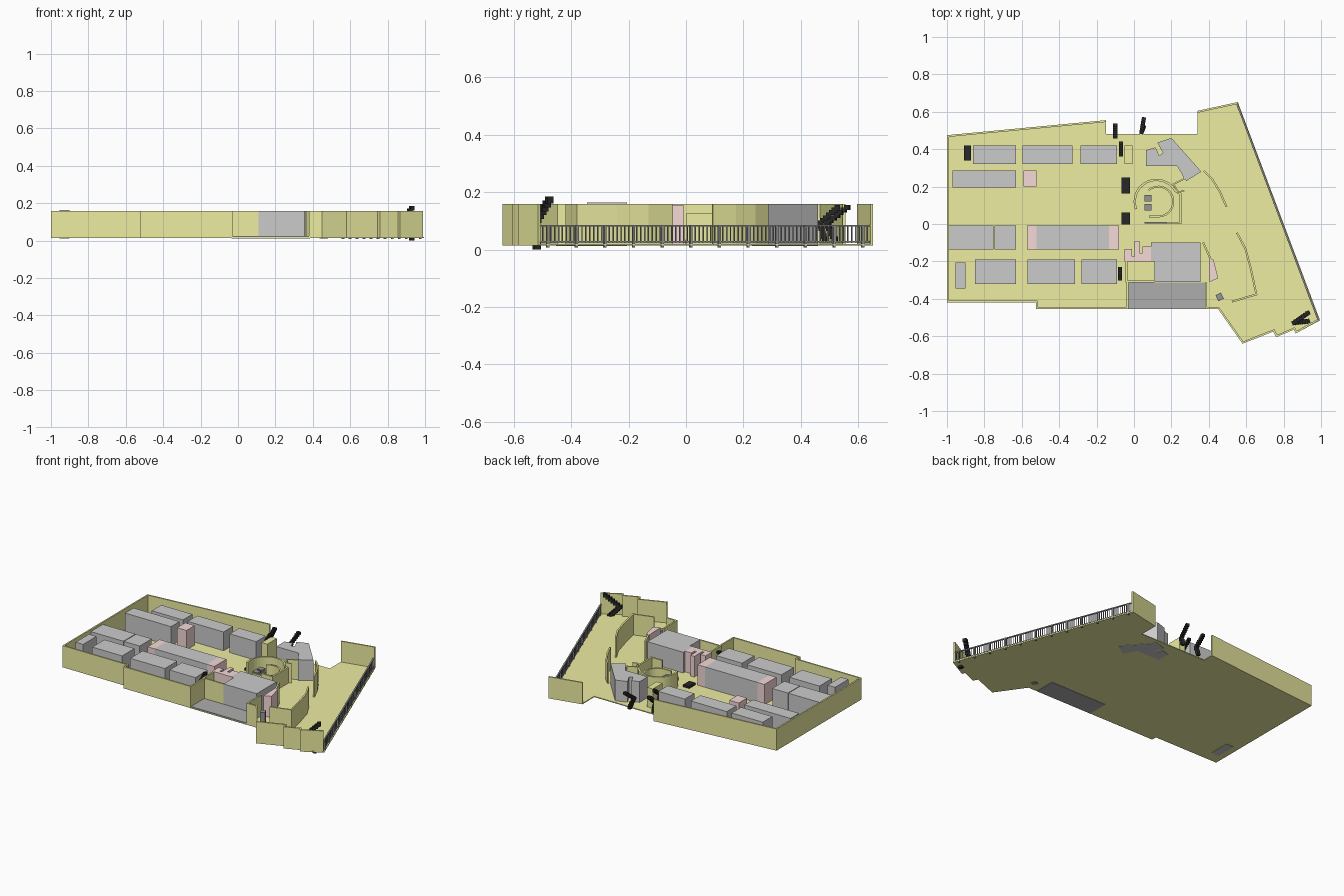
import bpy, bmesh, math
from mathutils import Vector, Matrix

if "Cube" in bpy.data.objects:
    bpy.data.objects.remove(bpy.data.objects["Cube"])

FLOOR, TOP = 0.018, 0.158


def mat(name, *rgb):
    m = bpy.data.materials.new(name)
    m.diffuse_color = (*rgb, 1)
    m.use_nodes = True
    m.node_tree.nodes["Principled BSDF"].inputs["Base Color"].default_value = m.diffuse_color
    return m


YELLOW = mat("yellow", 0.85, 0.85, 0.36)
PINK = mat("pink", 0.92, 0.70, 0.68)
BLACK = mat("black", 0.02, 0.02, 0.02)
DARK = mat("dark_grey", 0.42, 0.42, 0.42)
RAIL = mat("rail_grey", 0.30, 0.30, 0.30)


def finish(bm, name, material):
    bmesh.ops.recalc_face_normals(bm, faces=bm.faces)
    me = bpy.data.meshes.new(name)
    bm.to_mesh(me)
    bm.free()
    ob = bpy.data.objects.new(name, me)
    bpy.context.collection.objects.link(ob)
    if material:
        me.materials.append(material)
    return ob


def prism(name, pts, z0, z1, material=None):
    bm = bmesh.new()
    face = bm.faces.new([bm.verts.new((x, y, z0)) for x, y in pts])
    ext = bmesh.ops.extrude_face_region(bm, geom=[face], use_keep_orig=True)
    verts = [g for g in ext["geom"] if isinstance(g, bmesh.types.BMVert)]
    bmesh.ops.translate(bm, verts=verts, vec=(0, 0, z1 - z0))
    return finish(bm, name, material)


def block(name, x0, x1, y0, y1, z1=0.148, material=None, z0=FLOOR):
    return prism(name, [(x0, y0), (x1, y0), (x1, y1), (x0, y1)], z0, z1, material)


def wall(name, pts, z1=TOP, w=0.01, material=YELLOW, z0=FLOOR):
    """Mitred wall, thickened to the left of its path."""
    p = [Vector(q) for q in pts]
    norm = []
    for a, b in zip(p, p[1:]):
        d = (b - a).normalized()
        norm.append(Vector((-d.y, d.x)))
    inner = []
    for i, q in enumerate(p):
        a, b = norm[max(i - 1, 0)], norm[min(i, len(norm) - 1)]
        inner.append(q + (a + b) * w / (1 + a.dot(b)))
    return prism(name, p + inner[::-1], z0, z1, material)


def arc(cx, cy, r, a0, a1, n=14):
    angs = [math.radians(a0 + (a1 - a0) * i / n) for i in range(n + 1)]
    return [(cx + r * math.cos(a), cy + r * math.sin(a)) for a in angs]


def add_box(bm, c, size, rot=0.0):
    m = Matrix.Translation(c) @ Matrix.Rotation(rot, 4, 'Z') @ Matrix.Diagonal((*size, 1))
    bmesh.ops.create_cube(bm, size=1, matrix=m)


# Floor slab and entrance mat
prism("floor", [(-1, -.42), (-.525, -.42), (-.525, -.455), (.45, -.455), (.58, -.64),
                (.745, -.575), (.76, -.605), (.855, -.565), (.865, -.585), (.995, -.515),
                (.555, .652), (.34, .605), (.34, .48), (-.15, .48), (-.15, .555), (-1, .475)],
      0.014, 0.02, YELLOW)
block("entrance_mat", -.035, .385, -.453, -.312, 0.024, DARK, 0.012)

# Outer walls
wall("outer_wall_left", [(-.15, .555), (-1, .475), (-1, -.42), (-.525, -.42),
                         (-.525, -.455), (-.03, -.455), (-.03, -.312)])
wall("outer_wall_right", [(.38, -.312), (.38, -.455), (.45, -.455), (.58, -.64), (.745, -.575),
                          (.76, -.605), (.855, -.565), (.865, -.585), (.99, -.515)])
wall("outer_wall_back", [(.555, .652), (.34, .605)])

# Inner walls
wall("entrance_wall", [(.11, -.312), (-.045, -.312), (-.045, -.2)][::-1])
wall("curved_wall", [(.37, .28), (.415, .235), (.455, .17), (.49, .09)])
wall("bent_wall", [(.555, -.045), (.60, -.13), (.63, -.24), (.66, -.38), (.525, -.42)][::-1])
wall("side_wall", [(.365, -.1), (.405, -.19)])
block("yellow_post", -.05, -.008, .32, .42, 0.15, YELLOW)

# Grey storage blocks: x0, x1, y0, y1, top
GREY = [(-.86, -.63, .32, .42, .145), (-.595, -.33, .32, .42, .145), (-.285, -.09, .32, .42, .145),
        (-.97, -.63, .195, .285, .148), (-.995, -.75, -.135, -.008, .145),
        (-.745, -.63, -.135, -.008, .145), (-.52, -.135, -.135, -.008, .156),
        (-.85, -.63, -.32, -.19, .15), (-.57, -.315, -.32, -.19, .15), (-.28, -.09, -.32, -.19, .15)]
for i, (x0, x1, y0, y1, z) in enumerate(GREY):
    block(f"storage_block_{i + 1}", x0, x1, y0, y1, z)
block("tall_storage_block", -.955, -.9, -.345, -.205, 0.164, None, 0.012)
prism("central_block", [(.09, -.2), (.11, -.2), (.11, -.31), (.355, -.31), (.355, -.1), (.09, -.1)],
      FLOOR, TOP)

# Pink blocks
block("pink_tower", -.59, -.52, .2, .287, 0.15, PINK)
block("pink_end_left", -.572, -.52, -.135, -.008, 0.156, PINK)
block("pink_end_right", -.135, -.08, -.135, -.008, 0.156, PINK)
prism("pink_notched_block", [(-.05, -.2), (.09, -.2), (.09, -.12), (.045, -.12), (.045, -.155),
                             (.03, -.155), (.03, -.09), (.002, -.09), (.002, -.175),
                             (-.012, -.175), (-.012, -.135), (-.05, -.135)], FLOOR, TOP, PINK)
prism("pink_slanted_block", [(.40, -.185), (.425, -.19), (.45, -.29), (.405, -.31)], FLOOR, TOP, PINK)

# Angular room at the back with its yellow vestibule
prism("angular_room", [(.065, .31), (.23, .31), (.28, .23), (.36, .28), (.2, .46), (.125, .435),
                       (.155, .38), (.135, .365), (.115, .41), (.065, .395)], 0.012, TOP)
wall("vestibule", [(.245, .295), (.265, .245), (.205, .215), (.235, .165), (.27, .175)], 0.15, 0.008)

# Round information counter
wall("counter_outer", arc(.12, .12, .122, 200, 30, 18) + [(.255, .165), (.255, 0), (.17, 0)][:3],
     0.125, -.012)
wall("counter_inner", arc(.13, .12, .085, 130, -90, 16) + [(.08, .035)], 0.09, -.01)
for i, y in enumerate((.09, .137)):
    block(f"counter_screen_{i + 1}", .055, .093, y - .018, y + .018, 0.08, RAIL)
block("counter_bar", .055, .19, .002, .012, 0.045, RAIL)

# Small rotated cabinet
bm = bmesh.new()
add_box(bm, (.458, -.39, .056), (.032, .036, .088), math.radians(25))
finish(bm, "cabinet", RAIL)

# Railing along the right edge
a, b = Vector((.55, .645, 0)), Vector((.985, -.512, 0))
d, mid = b - a, (a + b) / 2
ang = math.atan2(d.y, d.x)
bm = bmesh.new()
for z, w in ((.083, .009), (.027, .006)):
    add_box(bm, (mid.x, mid.y, z), (d.length, w, .006), ang)
for i in range(86):
    p = a.lerp(b, i / 85)
    add_box(bm, (p.x, p.y, .053), (.004, .004, .06), ang)
for i in range(12):
    p = a.lerp(b, (i + .3) / 11.6)
    add_box(bm, (p.x, p.y, .047), (.008, .012, .078), ang)
finish(bm, "railing", RAIL)

# Pixel-stepped chevrons standing upright: tip height, arm direction, spread
def chevron(name, tip, arm, half, size, n=7):
    bm = bmesh.new()
    tip, arm = Vector(tip), Vector(arm)
    rot = math.atan2(arm.y, arm.x)
    for i in range(n):
        for s in ({-1, 1} if i else {1}):
            t = i / (n - 1)
            lean = Vector((.0, .022, 0)) * s * t
            add_box(bm, tip + arm * t + lean + Vector((0, 0, s * t * half)), size, rot)
    finish(bm, name, BLACK)


chevron("chevron_corner", (.855, -.528, .092), (.075, .03, 0), .08, (.022, .024, .024))
chevron("chevron_back", (.04, .49, .092), (.012, .05, 0), .055, (.018, .022, .018))
chevron("chevron_wall", (-.1, .465, .092), (0, .04, 0), .055, (.018, .022, .018))
chevron("chevron_shelf_back", (-.07, .37, .1), (0, .04, 0), .05, (.016, .02, .018))
chevron("chevron_shelf_front", (-.075, -.295, .1), (0, .035, 0), .05, (.016, .02, .018))

# Flat floor markers
for i, (x, y, w, h) in enumerate([(-.89, .38, .038, .08), (-.045, .205, .045, .085),
                                  (-.045, .03, .045, .065)]):
    block(f"floor_marker_{i + 1}", x - w / 2, x + w / 2, y - h / 2, y + h / 2, 0.035, BLACK)

# Settle the whole model on z = 0
bpy.context.view_layer.update()
low = min((o.matrix_world @ v.co).z for o in bpy.data.objects for v in o.data.vertices)
for o in bpy.data.objects:
    o.location.z -= low
